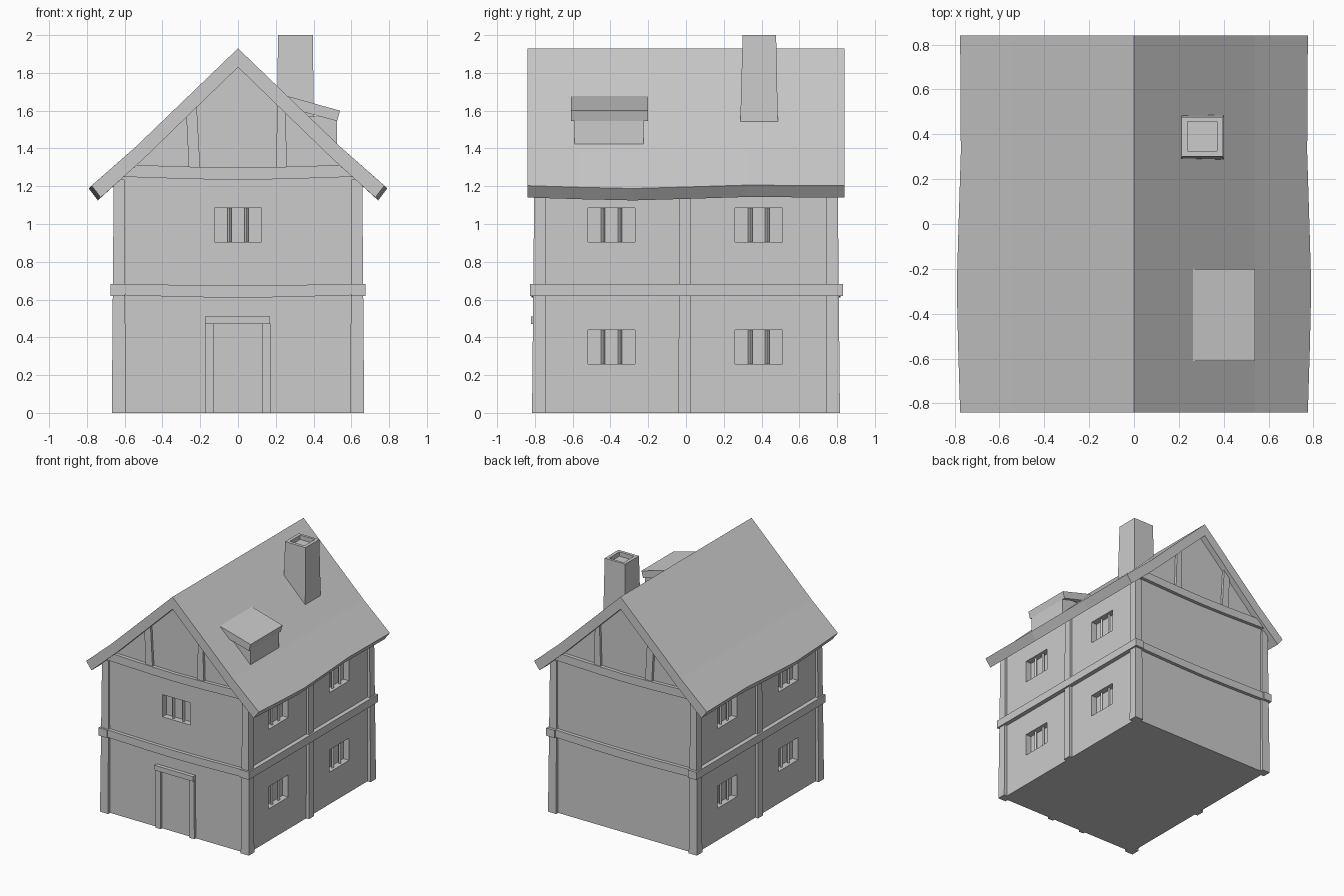
import bpy, bmesh, math
from mathutils import Vector, Matrix

cube = bpy.data.objects.get("Cube")
if cube:
    bpy.data.objects.remove(cube, do_unlink=True)

mat = bpy.data.materials.new("plain grey")
mat.use_nodes = True
GREY = (0.6, 0.6, 0.6, 1)
mat.diffuse_color = GREY
mat.node_tree.nodes["Principled BSDF"].inputs["Base Color"].default_value = GREY


def finish(name, bm):
    bmesh.ops.recalc_face_normals(bm, faces=bm.faces)
    me = bpy.data.meshes.new(name)
    bm.to_mesh(me)
    bm.free()
    me.materials.append(mat)
    ob = bpy.data.objects.new(name, me)
    bpy.context.scene.collection.objects.link(ob)
    return ob


def loft(bm, rings):
    """Skin a row of matching closed outlines and cap both ends."""
    rows = [[bm.verts.new(p) for p in ring] for ring in rings]
    n = len(rows[0])
    for a, b in zip(rows, rows[1:]):
        for i in range(n):
            bm.faces.new((a[i], a[(i + 1) % n], b[(i + 1) % n], b[i]))
    bm.faces.new(rows[0])
    bm.faces.new(rows[-1])


def prism(name, outline, y0, y1):
    bm = bmesh.new()
    loft(bm, [[(x, y, z) for x, z in outline] for y in (y0, y1)])
    return finish(name, bm)


def rect(x0, x1, y0, y1, z):
    return [(x0, y0, z), (x1, y0, z), (x1, y1, z), (x0, y1, z)]


def box(name, x0, x1, y0, y1, z0, z1):
    bm = bmesh.new()
    loft(bm, [rect(x0, x1, y0, y1, z0), rect(x0, x1, y0, y1, z1)])
    return finish(name, bm)


def mirrored(outline):
    """Complete a half outline across x = 0."""
    return outline + [(-x, z) for x, z in reversed(outline) if x > 0]


WX, WY = 0.64, 0.79

# House walls with the gable in one solid
walls = prism("walls", mirrored([(WX, 0), (WX, 1.25), (0, 1.86)]), -WY, WY)

# Window recesses, each with two diamond bars
windows = [(Vector((0, -WY, 0.995)), 0)]
for side in (-1, 1):
    for y in (-0.395, 0.385):
        for z in (0.35, 0.995):
            windows.append((Vector((side * WX, y, z)), side * math.pi / 2))
cut = bmesh.new()
for n, (pos, turn) in enumerate(windows):
    frame = Matrix.Translation(pos) @ Matrix.Rotation(turn, 4, 'Z')
    bmesh.ops.create_cube(cut, size=1, matrix=frame @ Matrix.Diagonal((0.25, 0.1, 0.18, 1)))
    bm = bmesh.new()
    for x in (-0.045, 0.045):
        bar = Matrix.Translation((x, 0.03, 0)) @ Matrix.Rotation(math.pi / 4, 4, 'Z')
        bmesh.ops.create_cube(bm, size=1, matrix=frame @ bar @ Matrix.Diagonal((0.016, 0.016, 0.18, 1)))
    finish("window_bars_%d" % n, bm)
cutter = finish("window_cutter", cut)
mod = walls.modifiers.new("window recesses", 'BOOLEAN')
mod.operation = 'DIFFERENCE'
mod.solver = 'EXACT'
mod.object = cutter
bpy.context.view_layer.update()
carved = bpy.data.meshes.new_from_object(walls.evaluated_get(bpy.context.evaluated_depsgraph_get()))
walls.modifiers.clear()
walls.data = carved
bpy.data.objects.remove(cutter, do_unlink=True)

# Corner posts, slightly tapered
for sx in (-1, 1):
    for sy in (-1, 1):
        bm = bmesh.new()
        loft(bm, [rect(sx * 0.595, sx * 0.668, sy * 0.745, sy * 0.815, 0),
                  rect(sx * 0.6, sx * 0.658, sy * 0.745, sy * 0.803, 1.235)])
        finish("corner_post", bm)
    # Side middle post and floor beam
    bm = bmesh.new()
    loft(bm, [rect(sx * 0.62, sx * 0.665, -0.04, 0.025, 0),
              rect(sx * 0.62, sx * 0.658, -0.035, 0.025, 1.22)])
    finish("side_middle_post", bm)
    box("side_floor_beam", sx * 0.6, sx * 0.675, -0.825, 0.83, 0.62, 0.683)

# Sagging cross beams and gable posts at both ends
for sy, end in ((-1, "front"), (1, "back")):
    inner, outer = sy * 0.77, sy * 0.818
    floor = [(0, 0.61), (0.25, 0.613), (0.6, 0.623), (0.6, 0.683), (0.25, 0.676), (0, 0.674)]
    prism(end + "_floor_beam", mirrored(floor), inner, outer)
    tie = [(0, 1.234), (0.25, 1.238), (0.61, 1.25), (0.535, 1.312), (0.25, 1.303), (0, 1.298)]
    prism(end + "_gable_beam", mirrored(tie), inner, outer)
    prism(end + "_gable_post_left", [(0.2, 1.29), (0.26, 1.29), (0.25, 1.62), (0.21, 1.66)], inner, sy * 0.81)
    prism(end + "_gable_post_right", [(-0.2, 1.29), (-0.26, 1.29), (-0.275, 1.6), (-0.22, 1.65)], inner, sy * 0.81)

# Door frame
for s in (-1, 1):
    prism("door_post", [(s * 0.13, 0), (s * 0.175, 0), (s * 0.172, 0.472), (s * 0.13, 0.472)], -0.77, -0.81)
box("door_lintel", -0.175, 0.17, -0.82, -0.77, 0.47, 0.51)

# Roof slab with a bend and wavy eaves
bm = bmesh.new()
rings = []
for y, d in ((-0.84, 0), (-0.55, 0.009), (-0.28, 0.015), (0, 0.007), (0.32, -0.003), (0.84, 0)):
    top = [(0, 1.93), (0.54, 1.41), (0.775 + d, 1.203 - d)]
    under = [(0.727 + d, 1.14 - d), (0.5, 1.345), (0, 1.83)]
    left = [(-x, z) for x, z in reversed(top[1:] + under[:-1])]
    rings.append([(x, y, z) for x, z in top + under + left])
loft(bm, rings)
finish("roof", bm)

# Dormer
box("dormer_body", 0.3, 0.525, -0.59, -0.225, 1.38, 1.57)
prism("dormer_roof", [(0.24, 1.683), (0.54, 1.6), (0.525, 1.545), (0.3, 1.605)], -0.61, -0.2)

# Chimney with a hollow top
bm = bmesh.new()
loft(bm, [rect(0.205, 0.403, 0.285, 0.488, 1.45), rect(0.212, 0.396, 0.3, 0.477, 2),
          rect(0.238, 0.37, 0.325, 0.457, 2), rect(0.238, 0.37, 0.325, 0.457, 1.965)])
finish("chimney", bm)
